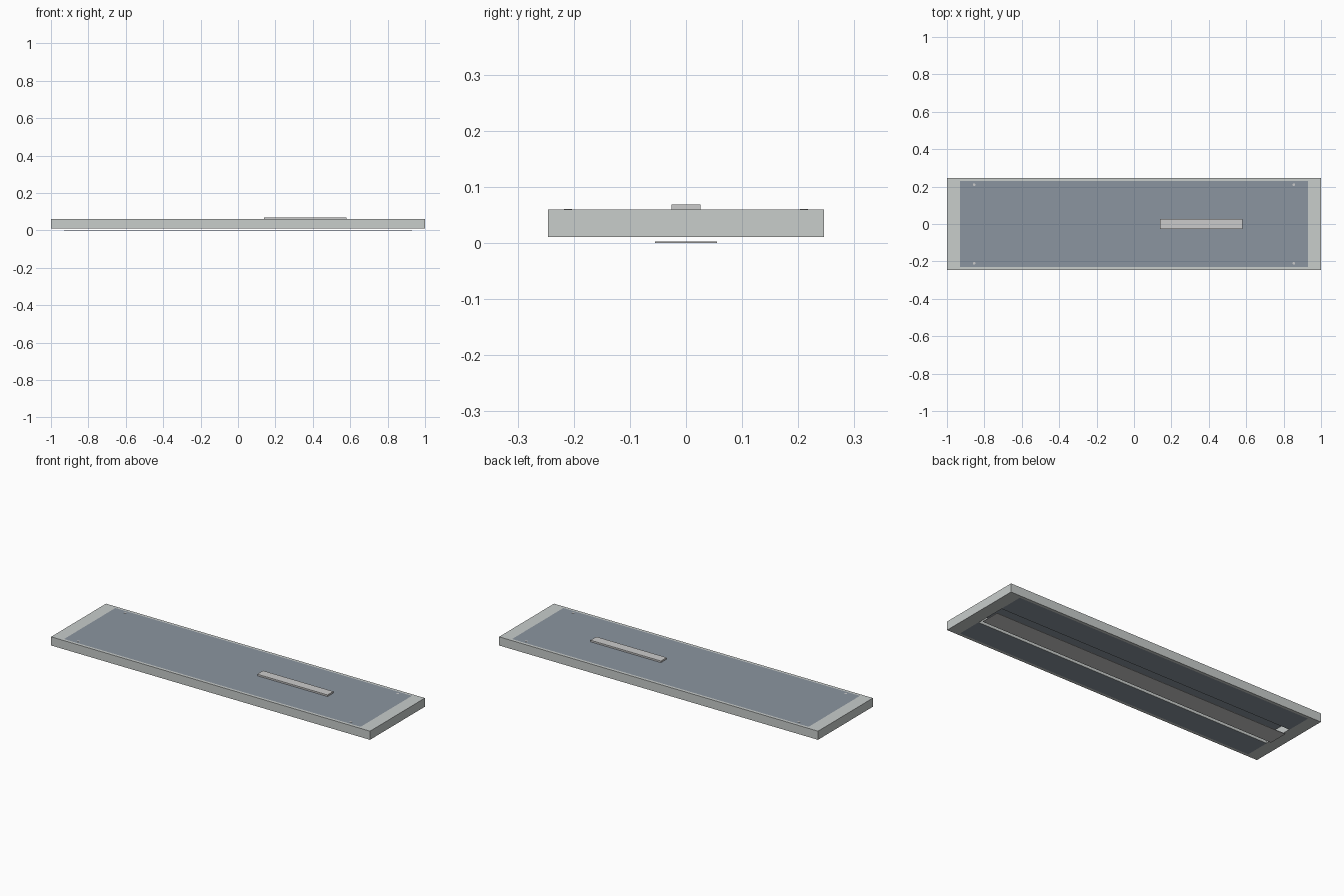
import bpy, bmesh

if "Cube" in bpy.data.objects:
    bpy.data.objects.remove(bpy.data.objects["Cube"])


def material(name, rgb):
    m = bpy.data.materials.new(name)
    m.diffuse_color = (*rgb, 1)
    m.use_nodes = True
    m.node_tree.nodes["Principled BSDF"].inputs["Base Color"].default_value = m.diffuse_color
    return m


def finish(name, bm, mat=None):
    bmesh.ops.recalc_face_normals(bm, faces=bm.faces)
    mesh = bpy.data.meshes.new(name)
    bm.to_mesh(mesh)
    bm.free()
    ob = bpy.data.objects.new(name, mesh)
    bpy.context.collection.objects.link(ob)
    if mat:
        mesh.materials.append(mat)
    return ob


def box(name, x, y, z, mat=None):
    bm = bmesh.new()
    bmesh.ops.create_cube(bm, size=1)
    for v in bm.verts:
        for i, (lo, hi) in enumerate((x, y, z)):
            v.co[i] = lo + (v.co[i] + 0.5) * (hi - lo)
    return finish(name, bm, mat)


def ring(name, ox, oy, ix, iy, z0, z1, mat=None):
    """Rectangular frame with an open middle."""
    bm = bmesh.new()
    corners = ((-1, -1), (1, -1), (1, 1), (-1, 1))
    loops = [[bm.verts.new((sx * a, sy * b, z)) for sx, sy in corners]
             for a, b, z in ((ox, oy, z0), (ox, oy, z1), (ix, iy, z1), (ix, iy, z0))]
    for k in range(4):
        p, q = loops[k], loops[(k + 1) % 4]
        for i in range(4):
            j = (i + 1) % 4
            bm.faces.new((p[i], p[j], q[j], q[i]))
    return finish(name, bm, mat)


shell = material("pale_shell", (0.58, 0.61, 0.60))
blue = material("blue_grey", (0.26, 0.30, 0.35))

BOTTOM, TOP = 0.011, 0.06
IX, IY, SLOT = 0.93, 0.23, 0.09

# Outer housing frame
ring("housing_frame", 1.0, 0.246, IX, IY, BOTTOM, TOP, shell)

# Blue-grey panels filling the frame: cover above, one strip each side of the channel
box("top_cover", (-IX, IX), (-IY, IY), (TOP - 0.003, TOP), blue)
for side, s in (("front", -1), ("back", 1)):
    ys = sorted((s * SLOT, s * IY))
    box(f"{side}_bottom_panel", (-IX, IX), ys, (BOTTOM, TOP - 0.003), blue)

# Pale lining of the central channel
ring("channel_lining", IX, SLOT, IX - 0.002, SLOT - 0.002, BOTTOM, TOP - 0.003, shell)

# Thin plate below the channel
box("lower_plate", (-IX, IX), (-0.055, 0.055), (0, 0.003))

# Control box on the cover
box("control_box", (0.139, 0.58), (-0.026, 0.026), (TOP, 0.069))

# Small fixing studs near the four corners
for sx in (-1, 1):
    for sy in (-1, 1):
        bm = bmesh.new()
        bmesh.ops.create_cone(bm, cap_ends=True, segments=16, radius1=0.007,
                              radius2=0.007, depth=0.002)
        bmesh.ops.translate(bm, verts=bm.verts, vec=(sx * 0.855, sy * 0.21, TOP))
        finish("fixing_stud", bm)
